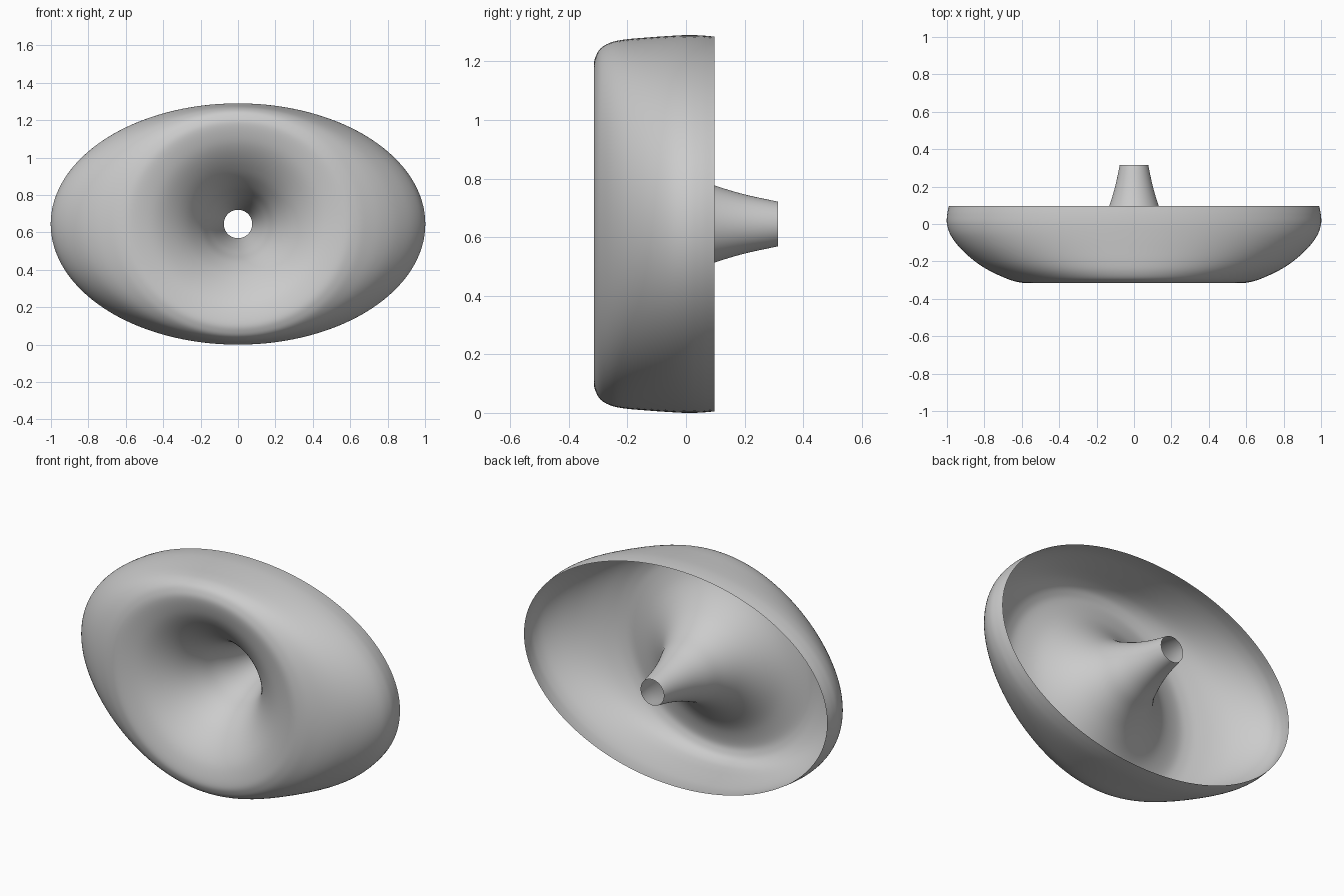
import bpy, bmesh, math
from mathutils import Vector

cube = bpy.data.objects.get("Cube")
if cube:
    bpy.data.objects.remove(cube, do_unlink=True)

CENTRE_Z = 0.645
SEGMENTS = 128
STEPS = 6

# Horn sections from throat to rolled-back rim: depth, half width, half height
SECTIONS = [Vector(s) for s in (
    (0.315, 0.076, 0.076), (0.2, 0.101, 0.101), (0.1, 0.131, 0.131),
    (0.02, 0.163, 0.163), (-0.06, 0.2, 0.2), (-0.14, 0.254, 0.254),
    (-0.2, 0.31, 0.31), (-0.25, 0.375, 0.37), (-0.285, 0.44, 0.428),
    (-0.306, 0.51, 0.487), (-0.315, 0.58, 0.54), (-0.307, 0.635, 0.575),
    (-0.288, 0.69, 0.603), (-0.25, 0.772, 0.622), (-0.2, 0.85, 0.631),
    (-0.13, 0.928, 0.637), (-0.06, 0.98, 0.642), (0.0, 1.0, 0.645),
    (0.05, 0.999, 0.644), (0.097, 0.99, 0.64))]


def smooth_path(points, steps):
    """Catmull-Rom curve through the points."""
    ends = [2 * points[0] - points[1], *points, 2 * points[-1] - points[-2]]
    path = []
    for a, b, c, d in zip(ends, ends[1:], ends[2:], ends[3:]):
        for i in range(steps):
            t = i / steps
            path.append(0.5 * (2 * b + (c - a) * t
                               + (2 * a - 5 * b + 4 * c - d) * t ** 2
                               + (3 * b - a - 3 * c + d) * t ** 3))
    return path + [points[-1]]


def loft(name, sections, material):
    """Skin elliptical rings into one open shell."""
    bm = bmesh.new()
    previous = None
    for depth, width, height in sections:
        ring = []
        for i in range(SEGMENTS):
            a = math.tau * i / SEGMENTS
            ring.append(bm.verts.new((width * math.cos(a), depth,
                                      CENTRE_Z + height * math.sin(a))))
        if previous:
            for i in range(SEGMENTS):
                j = (i + 1) % SEGMENTS
                face = bm.faces.new((previous[i], previous[j], ring[j], ring[i]))
                face.smooth = True
        previous = ring
    mesh = bpy.data.meshes.new(name)
    bm.to_mesh(mesh)
    bm.free()
    mesh.materials.append(material)
    obj = bpy.data.objects.new(name, mesh)
    bpy.context.collection.objects.link(obj)
    return obj


# Plain grey shell
grey = bpy.data.materials.new("plain_grey")
grey.use_nodes = True
colour = (0.6, 0.6, 0.6, 1)
grey.diffuse_color = colour
grey.node_tree.nodes["Principled BSDF"].inputs["Base Color"].default_value = colour

# Flared horn with round throat and oval rim
loft("horn_shell", smooth_path(SECTIONS, STEPS), grey)
